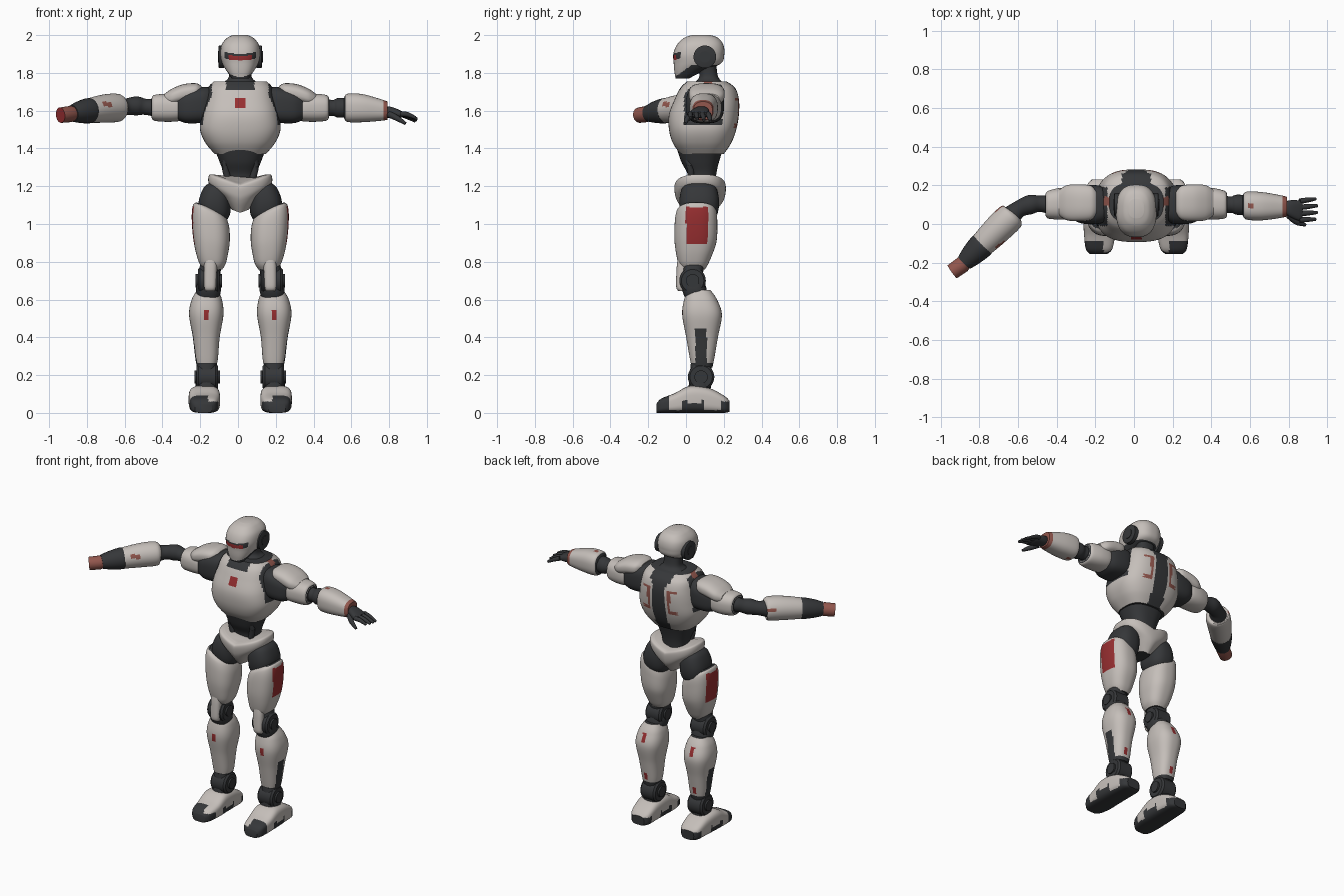
import bpy, bmesh, math
from mathutils import Vector

if "Cube" in bpy.data.objects:
    bpy.data.objects.remove(bpy.data.objects["Cube"], do_unlink=True)

# Materials
PALETTE = {
    "pale_armour": (.56, .52, .49),
    "dark_joint": (.036, .038, .041),
    "signal_red": (.31, .028, .03),
    "faded_red": (.29, .095, .075),
}
PALE, DARK, RED, FADED = range(len(PALETTE))
materials = []
for title, rgb in PALETTE.items():
    m = bpy.data.materials.new(title)
    m.use_nodes = True
    m.diffuse_color = (*rgb, 1)
    shader = m.node_tree.nodes["Principled BSDF"]
    shader.inputs["Base Color"].default_value = (*rgb, 1)
    shader.inputs["Roughness"].default_value = .6
    materials.append(m)

CENTRE = .012  # the body axis sits a little off the arm-span centre


def finish(name, bm, paint, side):
    """Colour faces by rule, mirror to the side, and make the object."""
    bmesh.ops.recalc_face_normals(bm, faces=bm.faces)
    bm.normal_update()
    for f in bm.faces:
        f.smooth = True
        f.material_index = paint(f.calc_center_median(), f.normal) if callable(paint) else paint
    for v in bm.verts:
        v.co.x = CENTRE + side * v.co.x
    if side < 0:
        bmesh.ops.reverse_faces(bm, faces=bm.faces)
    mesh = bpy.data.meshes.new(name)
    bm.to_mesh(mesh)
    bm.free()
    for m in materials:
        mesh.materials.append(m)
    mesh.set_sharp_from_angle(angle=math.radians(40))
    bpy.context.collection.objects.link(bpy.data.objects.new(name, mesh))


def resample(rows, steps):
    """Smooth curve through the given rows of numbers."""
    rows = [Vector(r) for r in rows]
    out = []
    for i in range(len(rows) - 1):
        a, b = rows[i], rows[i + 1]
        before, after = rows[max(i - 1, 0)], rows[min(i + 2, len(rows) - 1)]
        for k in range(steps):
            t = k / steps
            ta, tb = (b - before) / 2, (after - a) / 2
            out.append(a * (2*t**3 - 3*t**2 + 1) + ta * (t**3 - 2*t**2 + t)
                       + b * (3*t**2 - 2*t**3) + tb * (t**3 - t**2))
    return out + [rows[-1]]


def skin(rings):
    """Bridge rings of points into a closed surface."""
    bm = bmesh.new()
    loops = [[bm.verts.new(p) for p in ring] for ring in rings]
    n = len(loops[0])
    for lo, hi in zip(loops, loops[1:]):
        for j in range(n):
            bm.faces.new((lo[j], lo[(j + 1) % n], hi[(j + 1) % n], hi[j]))
    bm.faces.new(loops[0][::-1])
    bm.faces.new(loops[-1])
    return bm


def loft(name, rows, paint, axis="z", side=1, square=2.5, n=56, steps=8, warp=None):
    """Rows: position along axis, two centre offsets, two radii."""
    def power(c):
        return math.copysign(abs(c) ** (2 / square), c)
    rings = []
    for t, ca, cb, ra, rb in resample(rows, steps):
        ring = []
        for j in range(n):
            w = math.tau * j / n
            a, b = ca + ra * power(math.cos(w)), cb + rb * power(math.sin(w))
            p = Vector({"x": (t, a, b), "y": (a, t, b), "z": (a, b, t)}[axis])
            ring.append(warp(p) if warp else p)
        rings.append(ring)
    finish(name, skin(rings), paint, side)


def tube(name, rows, paint, side=1, n=24, steps=5):
    """Rows: x, y, z, radius along a path."""
    path = resample(rows, steps)
    rings = []
    for i, p in enumerate(path):
        ahead = path[min(i + 1, len(path) - 1)].xyz - path[max(i - 1, 0)].xyz
        q = ahead.to_track_quat("Z", "Y")
        rings.append([p.xyz + q @ Vector((p.w * math.cos(w), p.w * math.sin(w), 0))
                      for w in (math.tau * j / n for j in range(n))])
    finish(name, skin(rings), paint, side)


def disc(name, x, y, z, r, half, paint, side):
    """Bevelled round joint across the body, with a raised hub."""
    e = half * .2
    loft(name, [(x - half, y, z, r * .85, r * .85), (x - half + e, y, z, r, r),
                (x + half - e, y, z, r, r), (x + half, y, z, r * .85, r * .85)],
         paint, "x", side, square=2, n=32, steps=1)
    loft(name + "_hub", [(x - half - e, y, z, r * .5, r * .5), (x + half + e, y, z, r * .5, r * .5)],
         paint, "x", side, square=2, n=24, steps=1)


# Head and neck
def paint_head(c, n):
    if n.y < -.2 and abs(c.x) < .062 and abs(c.z - .1 * abs(c.x) - 1.877) < .011:
        return RED
    if n.y < -.1 and abs(c.x) < .085 and abs(c.z - .15 * abs(c.x) - 1.881) < .016:
        return DARK
    return DARK if c.z < min(1.785 + .7 * (c.y + .05), 1.84) or n.z < -.9 else PALE


loft("helmet", [(1.77, 0, -.02, .045, .035), (1.81, 0, .015, .072, .077), (1.85, 0, .06, .095, .125),
                (1.9, 0, .068, .105, .135), (1.95, 0, .075, .098, .122),
                (1.985, 0, .08, .07, .09), (2, 0, .08, .04, .05)], paint_head, n=80, steps=10)
loft("neck", [(1.68, 0, .11, .12, .1), (1.74, 0, .12, .095, .08), (1.78, 0, .12, .06, .05),
              (1.85, 0, .11, .06, .05)], DARK)
for side, label in ((1, "left"), (-1, "right")):
    disc(label + "_ear", .1, .1, 1.885, .06, .016, DARK, side)


# Torso
def paint_torso(c, n):
    x = abs(c.x)
    if c.y < 0 and 1.615 < c.z < 1.67 and x < .028 - .3 * max(0, 1.645 - c.z):
        return RED
    if c.y > .12 and x < .05:
        return DARK
    if c.y > .18 and 1.51 < c.z < 1.67:
        if .065 < x < .085 or (x < .125 and min(c.z - 1.51, 1.67 - c.z) < .02 and x > .065):
            return FADED
    if c.z > 1.7 and .09 < c.y < .14 and x > .09:
        return FADED
    if x > .15 and -.01 < c.y < .19 and c.z > 1.52 or n.z < -.9:
        return DARK
    return DARK if c.z > 1.71 and x < .075 else PALE


loft("chest", [(1.37, 0, .085, .135, .115), (1.43, 0, .085, .185, .155), (1.5, 0, .088, .213, .178),
               (1.58, 0, .095, .207, .185), (1.66, 0, .11, .19, .17), (1.72, 0, .115, .172, .145),
               (1.755, 0, .11, .14, .105)], paint_torso, square=2.8, n=96, steps=10)
loft("abdomen", [(1.18, 0, .085, .08, .07), (1.26, 0, .085, .085, .075), (1.33, 0, .075, .11, .1),
                 (1.42, 0, .075, .145, .13)], DARK)
loft("pelvis", [(1.06, 0, .07, .045, .075), (1.11, 0, .075, .1, .115), (1.15, 0, .075, .163, .132),
                (1.2, 0, .075, .165, .135), (1.215, 0, .08, .135, .11)],
     lambda c, n: DARK if n.z < -.85 else PALE,
     warp=lambda p: Vector((p.x, p.y, p.z + .35 * abs(p.x))))


# Painting rules for the legs and arms
def paint_thigh(c, n):
    if c.x > .17 and 0 < c.y < .115 and .89 < c.z < 1.09:
        return RED
    return DARK if abs(n.z) > .9 else PALE


def paint_shin(c, n):
    if c.x > .18 and .05 < c.y < .11 and c.z < .44 or c.z < .265:
        return DARK
    mark = abs(c.x - .18) < .013
    if mark and (c.y < .05 and .49 < c.z < .54 or c.y > .1 and (.54 < c.z < .6 or .28 < c.z < .32)):
        return RED
    return DARK if n.z > .9 else PALE


def paint_foot(c, n):
    toe = c.y < -.085 and not (c.x < .17 and c.z > .06)
    heel = c.y > .18 and c.z < .06
    arch = -.02 < c.y < .09 and c.z < .06
    return DARK if toe or heel or arch or c.z < .015 else PALE


def paint_forearm(c, n):
    if c.x > .755 or (.575 < c.x < .61 and abs(c.y - .09) < .012):
        return FADED
    return DARK if c.x < .557 else PALE


for side, label in ((1, "left_"), (-1, "right_")):
    tube(label + "waist_strut", [(.055, -.01, 1.41, .018), (.08, .02, 1.31, .018), (.055, .03, 1.21, .018)],
         DARK, side)
    # Leg
    loft(label + "hip", [(1, .135, .07, .05, .06), (1.05, .135, .07, .08, .095), (1.12, .135, .07, .085, .105),
                         (1.19, .125, .07, .07, .09), (1.22, .12, .07, .04, .05)], DARK, side=side)
    loft(label + "thigh", [(.76, .145, .04, .05, .06), (.8, .147, .04, .073, .083), (.9, .152, .05, .095, .11),
                           (1, .157, .053, .1, .113), (1.06, .16, .055, .09, .105), (1.08, .16, .055, .07, .085)],
         paint_thigh, side=side, n=72,
         warp=lambda p: Vector((p.x, p.y, p.z + max(0, p.z - .85) * 2 * (p.x - .155))))
    loft(label + "knee", [(.59, .17, .055, .05, .05), (.65, .168, .045, .066, .065), (.73, .165, .035, .06, .055),
                          (.81, .15, .045, .055, .06)], DARK, side=side)
    disc(label + "knee_joint", .167, .035, .7, .07, .058, DARK, side)
    loft(label + "knee_guard", [(.645, .16, -.02, .024, .02), (.67, .16, -.027, .031, .025),
                                (.76, .158, -.02, .034, .03), (.81, .156, -.01, .034, .035)], PALE, side=side)
    loft(label + "shin", [(.24, .178, .085, .05, .055), (.29, .178, .085, .06, .065), (.4, .18, .085, .071, .084),
                          (.52, .18, .085, .091, .105), (.6, .177, .077, .08, .087), (.65, .173, .07, .055, .06)],
         paint_shin, side=side, n=72)
    disc(label + "ankle", .175, .08, .19, .07, .056, DARK, side)
    loft(label + "ankle_core", [(.1, .18, .07, .06, .06), (.26, .178, .08, .05, .055)], DARK, side=side)
    loft(label + "foot", [(-.155, .195, .025, .045, .025), (-.13, .193, .038, .068, .038),
                          (-.06, .19, .052, .08, .052), (.02, .19, .071, .083, .071), (.12, .188, .066, .078, .066),
                          (.2, .186, .046, .068, .046), (.23, .186, .035, .045, .03)],
         paint_foot, "y", side, square=3.5)
    # Shoulder and upper arm
    loft(label + "shoulder", [(.15, .1, 1.63, .08, .09), (.2, .1, 1.63, .1, .095), (.29, .1, 1.62, .095, .085),
                              (.36, .105, 1.615, .06, .05)], DARK, "x", side, square=3)
    loft(label + "shoulder_pad", [(.205, .11, 1.71, .055, .02), (.235, .11, 1.7, .088, .045),
                                  (.3, .11, 1.69, .095, .05), (.36, .11, 1.672, .09, .045),
                                  (.4, .11, 1.66, .065, .03)], PALE, "x", side)
    loft(label + "upper_arm", [(.305, .105, 1.615, .055, .055), (.325, .105, 1.615, .08, .07),
                               (.39, .105, 1.615, .082, .074), (.455, .1, 1.615, .072, .068),
                               (.47, .1, 1.615, .055, .05)],
         lambda c, n: DARK if abs(n.x) > .9 else PALE, "x", side)

# Left forearm and open hand
tube("left_elbow", [(.44, .1, 1.615, .05), (.49, .1, 1.615, .042), (.52, .1, 1.615, .052), (.59, .095, 1.615, .05)], DARK)
loft("left_forearm", [(.55, .095, 1.615, .05, .055), (.57, .095, 1.615, .072, .075), (.65, .092, 1.613, .073, .074),
                      (.75, .09, 1.603, .058, .056), (.78, .09, 1.6, .05, .048)], paint_forearm, "x")
loft("left_palm", [(.76, .085, 1.595, .03, .03), (.8, .078, 1.59, .045, .03), (.84, .07, 1.583, .052, .022),
                   (.86, .07, 1.58, .045, .014)], DARK, "x", n=32)
for i in range(4):
    y, reach = .022 + .032 * i, .09 - .008 * abs(i - 1.5)
    tube("left_finger", [(.845, y, 1.583, .014), (.845 + reach / 2, y * 1.05, 1.58 - .004 * i, .013),
                         (.85 + reach, y * 1.1, 1.562 - .006 * i, .008)], DARK, n=12)
tube("left_thumb", [(.79, .045, 1.58, .018), (.83, .01, 1.56, .015), (.875, -.005, 1.532, .008)], DARK, n=12)

# Right forearm with cannon, modelled on the mirrored side
tube("right_elbow", [(.44, .1, 1.615, .05), (.5, .105, 1.62, .042), (.55, .1, 1.625, .05),
                     (.61, .075, 1.62, .044), (.66, .03, 1.615, .06)], DARK, -1)
tube("right_forearm", [(.637, .05, 1.615, .05), (.647, .04, 1.615, .073), (.71, -.02, 1.612, .075),
                       (.8, -.11, 1.6, .064), (.81, -.12, 1.598, .05)],
     lambda c, n: FADED if abs(c.x - .705) < .022 and 1.622 < c.z < 1.645 else PALE, -1, n=48)
tube("right_cannon", [(.79, -.1, 1.6, .055), (.8, -.11, 1.6, .067), (.85, -.16, 1.592, .058),
                      (.89, -.2, 1.585, .044)], DARK, -1)
tube("right_muzzle", [(.875, -.185, 1.587, .036), (.9, -.21, 1.582, .043), (.952, -.247, 1.576, .041),
                      (.952, -.247, 1.576, .029), (.915, -.22, 1.58, .026)],
     lambda c, n: RED if n.y < -.5 and n.x > .5 else FADED, -1, steps=1)
